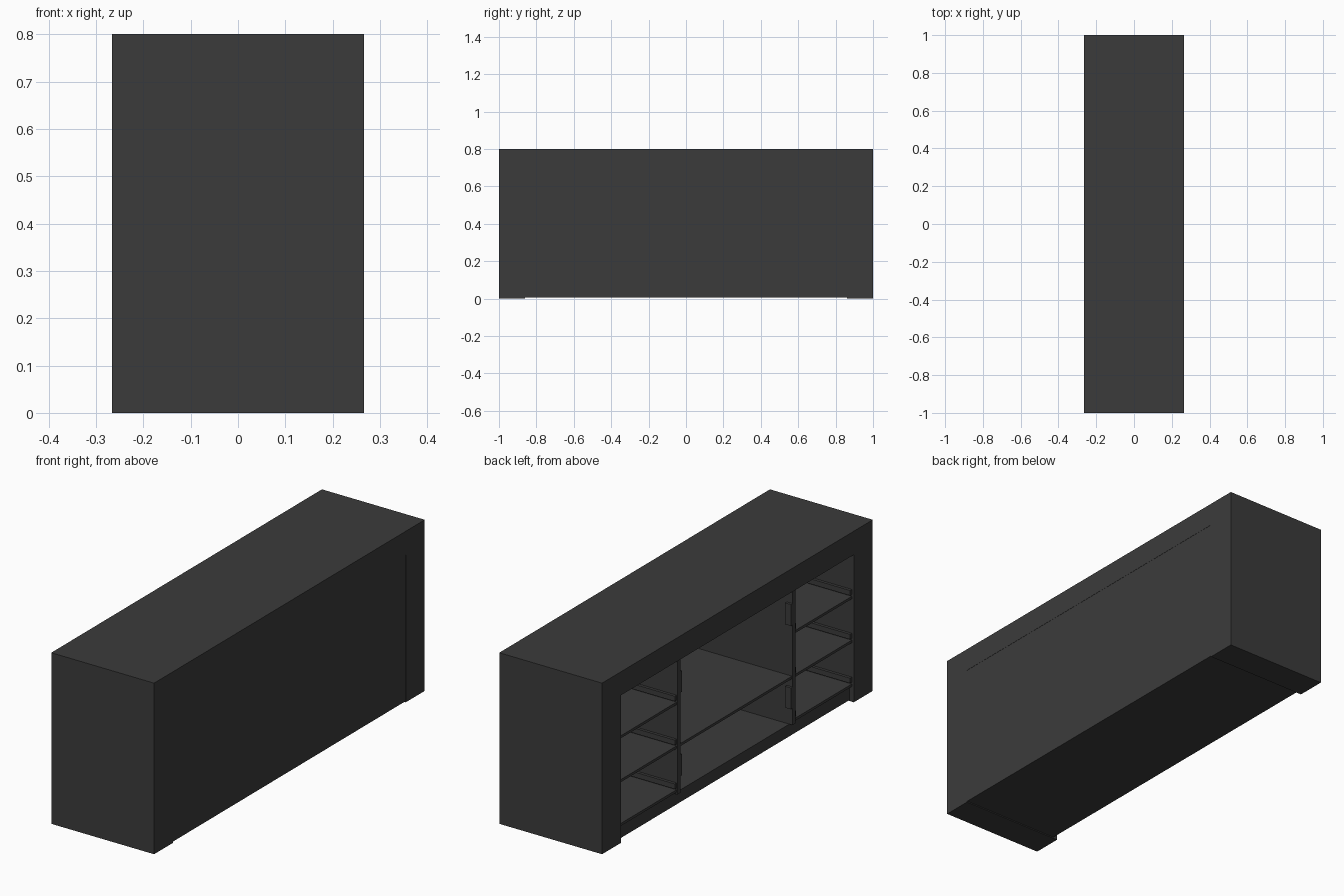
import bpy
import bmesh

cube = bpy.data.objects.get("Cube")
if cube:
    bpy.data.objects.remove(cube, do_unlink=True)

mat = bpy.data.materials.new("charcoal")
mat.use_nodes = True
COLOR = (0.044, 0.044, 0.044, 1)
mat.diffuse_color = COLOR
mat.node_tree.nodes["Principled BSDF"].inputs["Base Color"].default_value = COLOR


def box(name, x, y, z):
    """Box from (min, max) pairs on each axis."""
    bm = bmesh.new()
    bmesh.ops.create_cube(bm, size=1)
    for v in bm.verts:
        v.co = [r[0] if c < 0 else r[1] for c, r in zip(v.co, (x, y, z))]
    mesh = bpy.data.meshes.new(name)
    bm.to_mesh(mesh)
    bm.free()
    mesh.materials.append(mat)
    obj = bpy.data.objects.new(name, mesh)
    bpy.context.collection.objects.link(obj)
    return obj


def mirrored(name, x, y, z):
    """Box on the +y side and its twin on the -y side."""
    box(name + "_rear", x, y, z)
    box(name + "_front", x, (-y[1], -y[0]), z)


X, H = 0.266, 0.8        # half depth, height
INNER = 0.86             # inner face of the end posts
DIV_IN, DIV_OUT = 0.415, 0.435
TOP = 0.69               # underside of the top slab
back = X - 0.02

# Outer carcass
box("top_slab", (-X, X), (-1, 1), (TOP, H))
mirrored("end_post", (-X, X), (INNER, 1), (0, TOP))
box("back_panel", (back, X - 0.001), (-INNER, INNER), (0.005, TOP))
box("base", (-X + 0.022, back), (-INNER, INNER), (0.005, 0.062))

# Dividers and the wide middle shelf
mirrored("divider", (-X + 0.005, back), (DIV_IN, DIV_OUT), (0.062, TOP))
box("middle_shelf", (-X + 0.008, back), (-DIV_IN, DIV_IN), (0.278, 0.29))

# Side compartments: shelf with a runner on each side wall
for i in range(3):
    z = 0.083 + 0.205 * i
    mirrored(f"side_shelf_{i}", (-X + 0.01, back), (DIV_OUT, INNER), (z - 0.012, z))
    runner_z = (z + 0.008, z + 0.032)
    mirrored(f"outer_runner_{i}", (-X + 0.01, back - 0.03), (INNER - 0.013, INNER), runner_z)
    mirrored(f"inner_runner_{i}", (-X + 0.01, back - 0.03), (DIV_OUT, DIV_OUT + 0.013), runner_z)

# Hinge plates on the dividers, facing the middle bay
for i, z in enumerate((0.19, 0.58)):
    mirrored(f"hinge_plate_{i}", (-X + 0.005, -X + 0.035), (DIV_IN - 0.012, DIV_IN), (z - 0.05, z + 0.05))
